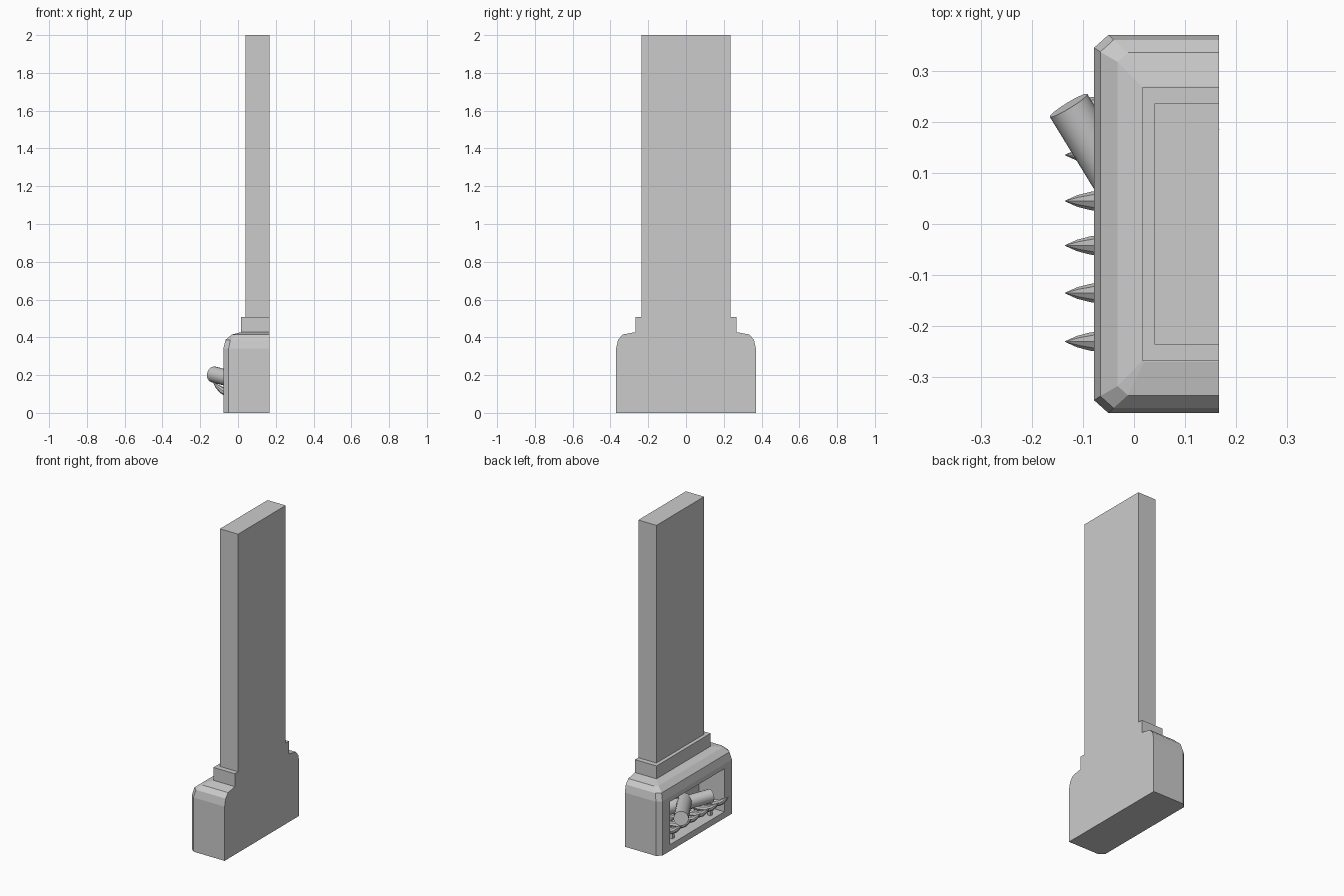
import bpy, bmesh, math
from mathutils import Vector

if "Cube" in bpy.data.objects:
    bpy.data.objects.remove(bpy.data.objects["Cube"])


def loft(name, rings):
    """Skin a stack of equal-length rings and cap both ends."""
    bm = bmesh.new()
    loops = [[bm.verts.new(p) for p in r] for r in rings]
    n = len(loops[0])
    for a, b in zip(loops, loops[1:]):
        for i in range(n):
            j = (i + 1) % n
            bm.faces.new((a[i], a[j], b[j], b[i]))
    bm.faces.new(loops[0][::-1])
    bm.faces.new(loops[-1])
    bmesh.ops.remove_doubles(bm, verts=bm.verts, dist=1e-5)
    bmesh.ops.recalc_face_normals(bm, faces=bm.faces)
    me = bpy.data.meshes.new(name)
    bm.to_mesh(me)
    bm.free()
    ob = bpy.data.objects.new(name, me)
    bpy.context.collection.objects.link(ob)
    return ob


def box(name, x0, x1, hy, z0, z1):
    return loft(name, [[(x0, -hy, z), (x1, -hy, z), (x1, hy, z), (x0, hy, z)] for z in (z0, z1)])


def tube(name, pts, radii, sides):
    """Tapered round bar along a path."""
    pts = [Vector(p) for p in pts]
    rings = []
    for i, (p, r) in enumerate(zip(pts, radii)):
        d = (pts[min(i + 1, len(pts) - 1)] - pts[max(i - 1, 0)]).normalized()
        u = d.cross(Vector((0, 0, 1))).normalized()
        v = u.cross(d)
        rings.append([p + r * (math.cos(t) * u + math.sin(t) * v)
                      for t in (2 * math.pi * k / sides for k in range(sides))])
    ob = loft(name, rings)
    bpy.ops.object.select_all(action='DESELECT')
    bpy.context.view_layer.objects.active = ob
    ob.select_set(True)
    bpy.ops.object.shade_smooth_by_angle(angle=math.radians(40))
    return ob


BACK = 0.166


# Hearth body: chamfered front corners, rounded shoulder
def body_ring(x, y, c, z):
    return [(BACK, -y, z), (BACK, y, z), (x + c, y, z), (x, y - c * 0.9, z),
            (x, -y + c * 0.9, z), (x + c, -y, z)]


body = loft("hearth_body", [body_ring(*r) for r in (
    (-0.078, 0.37, 0.028, 0), (-0.078, 0.37, 0.028, 0.34),
    (-0.066, 0.36, 0.026, 0.387), (-0.032, 0.335, 0.02, 0.415),
    (0.017, 0.27, 0.003, 0.427))])

# Firebox opening
cutter = box("firebox_cutter", -0.2, 0.10, 0.27, 0.04, 0.31)
cutter.hide_render = True
cutter.hide_viewport = True
mod = body.modifiers.new("firebox", 'BOOLEAN')
mod.object = cutter
mod.solver = 'EXACT'

# Collar and chimney
box("chimney_collar", 0.017, BACK, 0.268, 0.42, 0.508)
box("chimney", 0.04, BACK, 0.236, 0.50, 2.0)

# Grate: curled fingers on cross bars
for i, y in enumerate((-0.23, -0.135, -0.042, 0.045, 0.135, 0.23)):
    tube("grate_finger_%d" % i,
         [(0.08, y, 0.095), (0.0, y, 0.095), (-0.055, y, 0.105),
          (-0.085, y, 0.12), (-0.112, y, 0.142), (-0.134, y, 0.165)],
         [0.014, 0.018, 0.02, 0.018, 0.011, 0.001], 8)
for i, x in enumerate((-0.035, 0.06)):
    tube("grate_bar_%d" % i, [(x, -0.25, 0.085), (x, 0.25, 0.085)], [0.012] * 2, 8)
    for s in (-1, 1):
        box("grate_leg", x - 0.01, x + 0.01, 0.01, 0.039, 0.085).location.y = 0.19 * s

# Logs
tube("log_front", [(-0.128, 0.232, 0.203), (0.055, -0.067, 0.155)], [0.043] * 2, 20)
tube("log_back", [(0.13, 0.20, 0.15), (-0.03, -0.20, 0.155)], [0.04] * 2, 20)
